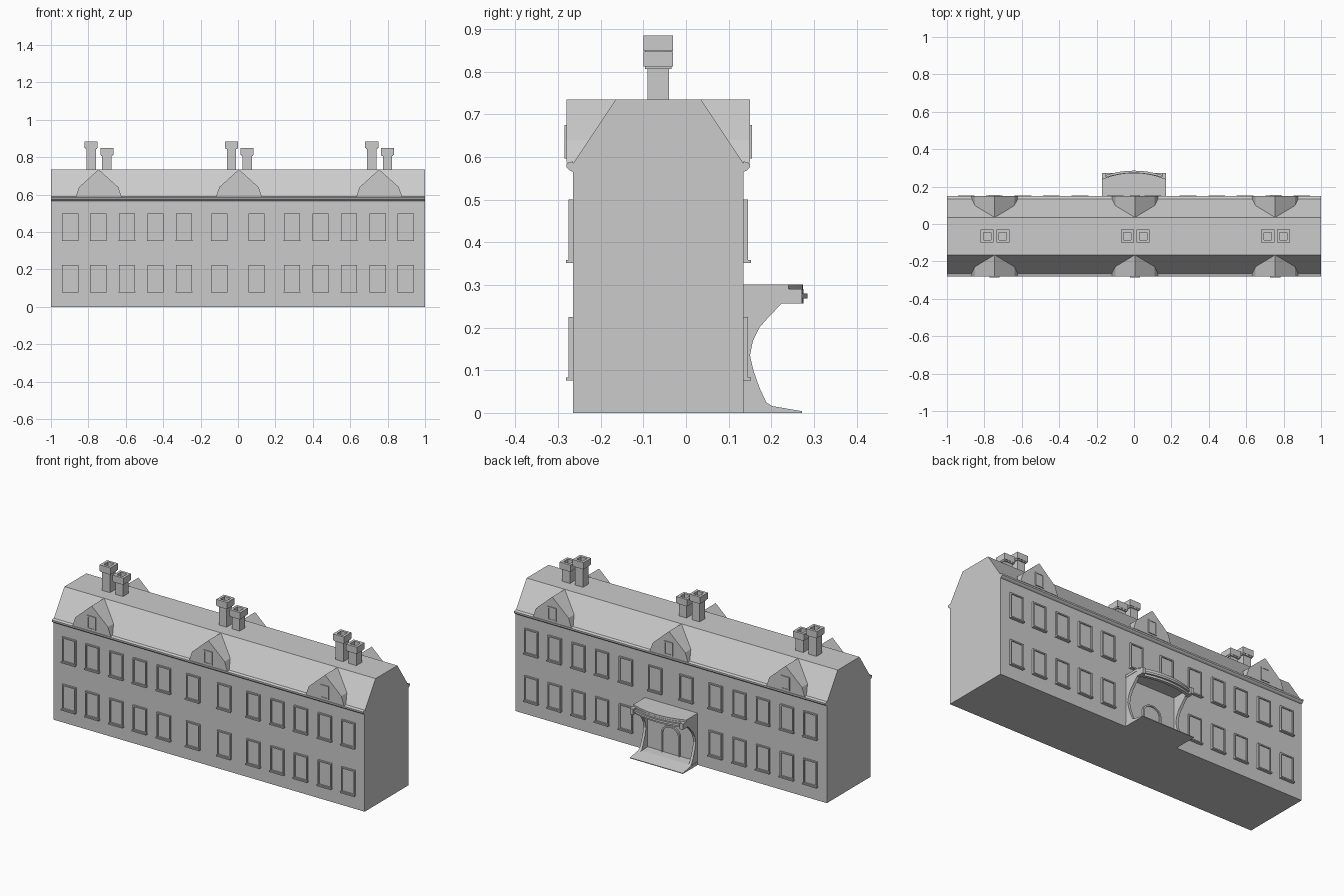
import bpy, bmesh, math

if "Cube" in bpy.data.objects:
    bpy.data.objects.remove(bpy.data.objects["Cube"])

YC = -0.065          # centre line of the house depth
FRONT, BACK = -0.265, 0.135


def make(name, verts, faces, smooth=False):
    me = bpy.data.meshes.new(name)
    me.from_pydata(verts, [], faces)
    bm = bmesh.new()
    bm.from_mesh(me)
    bmesh.ops.recalc_face_normals(bm, faces=bm.faces)
    bm.to_mesh(me)
    bm.free()
    ob = bpy.data.objects.new(name, me)
    bpy.context.collection.objects.link(ob)
    if smooth:
        bpy.context.view_layer.objects.active = ob
        ob.select_set(True)
        bpy.ops.object.shade_smooth_by_angle(angle=math.radians(30))
        ob.select_set(False)
    return ob


def prism(name, pts, a, b, axis, smooth=False):
    """Extrude a 2D profile between a and b along an axis."""
    put = {'x': lambda p, t: (t, p[0], p[1]),
           'y': lambda p, t: (p[0], t, p[1]),
           'z': lambda p, t: (p[0], p[1], t)}[axis]
    n = len(pts)
    verts = [put(p, a) for p in pts] + [put(p, b) for p in pts]
    faces = [tuple(range(n)), tuple(range(n, 2 * n))]
    faces += [(i, (i + 1) % n, n + (i + 1) % n, n + i) for i in range(n)]
    return make(name, verts, faces, smooth)


def box(name, x0, x1, y0, y1, z0, z1):
    return prism(name, [(x0, y0), (x1, y0), (x1, y1), (x0, y1)], z0, z1, 'z')


def ring(name, outer, inner, a, b, axis, floor=None):
    """Closed frame between two loops; optional recessed panel at depth floor."""
    put = {'y': lambda p, t: (p[0], t, p[1]),
           'z': lambda p, t: (p[0], p[1], t)}[axis]
    n = len(outer)
    f = a if floor is None else floor
    verts = [put(p, a) for p in outer] + [put(p, b) for p in outer]
    verts += [put(p, b) for p in inner] + [put(p, f) for p in inner]
    faces = [tuple(range(3 * n, 4 * n))]
    for k in range(3):
        for i in range(n):
            j = (i + 1) % n
            faces.append((k * n + i, k * n + j, (k + 1) * n + j, (k + 1) * n + i))
    return make(name, verts, faces)


def rect(cx, w, z0, z1, t=0.0):
    return [(cx - w + t, z0 + t), (cx + w - t, z0 + t),
            (cx + w - t, z1 - t), (cx - w + t, z1 - t)]


def window(name, cx, w, z0, z1, side, wall, depth, sill=True):
    ring(name, rect(cx, w, z0, z1), rect(cx, w, z0, z1, 0.007),
         wall, wall + side * depth, 'y', wall + side * depth * 0.4)
    if sill:
        y = sorted((wall, wall + side * 0.017))
        box(name + "_sill", cx - w - 0.002, cx + w + 0.002, y[0], y[1], z0 - 0.004, z0 + 0.003)


# House body with mansard roof, as one end profile
body = [(FRONT, 0), (BACK, 0), (BACK, 0.585), (0.035, 0.735), (-0.165, 0.735), (FRONT, 0.585)]
prism("house_body", body, -1, 1, 'x')

# Eaves cornices front and back
for side, wall in ((-1, FRONT), (1, BACK)):
    prof = [(wall, 0.565), (wall + side * 0.008, 0.569), (wall + side * 0.015, 0.576),
            (wall + side * 0.015, 0.585), (wall, 0.59)]
    prism("cornice", prof, -1, 1, 'x')

# Windows
cols = [s * x for s in (-1, 1) for x in (0.1, 0.288, 0.442, 0.593, 0.747, 0.897)]
for z0 in (0.08, 0.355):
    for x in cols:
        window("front_window", x, 0.043, z0, z0 + 0.145, -1, FRONT, 0.01)
        if z0 > 0.3 or abs(x) > 0.2:
            window("back_window", x, 0.043, z0, z0 + 0.145, 1, BACK, 0.01)

# Dormers, ending where they meet the roof slope
for side, wall in ((-1, FRONT), (1, BACK)):
    yf = wall + side * 0.015
    for cx in (-0.745, 0.005, 0.755):
        prof = [(-0.123, 0.587), (0.123, 0.587), (0.105, 0.64), (0, 0.735), (-0.105, 0.64)]
        verts = [(cx + x, yf, z) for x, z in prof]
        verts += [(cx + x, wall - side * 0.1 * (z - 0.585) / 0.15, z) for x, z in prof]
        faces = [(0, 1, 2, 3, 4)] + [(i, (i + 1) % 5, 5 + (i + 1) % 5, 5 + i) for i in range(5)]
        make("dormer", verts, faces)
        window("dormer_window", cx, 0.027, 0.597, 0.675, side, yf, 0.005, False)

# Chimney pairs with hollow caps
for cx in (-0.743, 0.007, 0.757):
    for dx, top in ((-0.042, 0.885), (0.042, 0.848)):
        x = cx + dx
        box("chimney_shaft", x - 0.025, x + 0.025, YC - 0.025, YC + 0.025, 0.73, top - 0.03)
        sq = lambda r: [(x + a * r, YC + b * r) for a, b in ((-1, -1), (1, -1), (1, 1), (-1, 1))]
        prism("chimney_cap_base", sq(0.031), top - 0.042, top - 0.034, 'z')
        ring("chimney_cap", sq(0.035), sq(0.02), top - 0.036, top, 'z', top - 0.025)

# Porch floor
prism("porch_floor", [(BACK, 0), (0.272, 0), (0.272, 0.004), (0.19, 0.018), (BACK, 0.02)],
      -0.17, 0.17, 'x')

# Porch side walls with a concave front edge
cheek = [(BACK, 0.01), (0.205, 0.014), (0.188, 0.025), (0.172, 0.06), (0.158, 0.1), (0.15, 0.135),
         (0.157, 0.17), (0.172, 0.2), (0.195, 0.226), (0.225, 0.257), (0.245, 0.265),
         (0.245, 0.29), (BACK, 0.29)]
for s in (-1, 1):
    prism("porch_side", cheek, s * 0.152, s * 0.168, 'x')


def bow(w, back, edge, mid, n=14):
    pts = [(w, back), (-w, back)]
    for i in range(n + 1):
        t = -1 + 2 * i / n
        pts.append((t * w, edge + (mid - edge) * (1 - t * t)))
    return pts


# Bow-fronted porch canopy: roof slab and curved front fascia
prism("porch_canopy", bow(0.17, BACK, 0.24, 0.274), 0.287, 0.301, 'z', True)
n = 14
arc = [(-0.17 + 0.34 * i / n, 0.245 + 0.03 * (1 - (2 * i / n - 1) ** 2)) for i in range(n + 1)]
fascia = arc + [(x, y - 0.018) for x, y in reversed(arc)]
prism("porch_fascia", fascia, 0.256, 0.29, 'z', True)
lip = [(x, y + 0.01) for x, y in arc] + [(x, y - 0.004) for x, y in reversed(arc)]
prism("porch_fascia_lip", lip, 0.268, 0.28, 'z', True)
for s in (-1, 1):
    x = sorted((s * 0.15, s * 0.17))
    box("porch_corner_block", x[0], x[1], 0.225, 0.272, 0.256, 0.29)

# Arched door inside the porch
def arch(w, spring):
    return [(-w, 0.02), (w, 0.02)] + [(w * math.cos(a), spring + 0.8 * w * math.sin(a))
                                      for a in [math.pi * i / 10 for i in range(11)]]

ring("arched_door", arch(0.06, 0.135), arch(0.05, 0.135), BACK, BACK + 0.01, 'y', BACK + 0.003)
